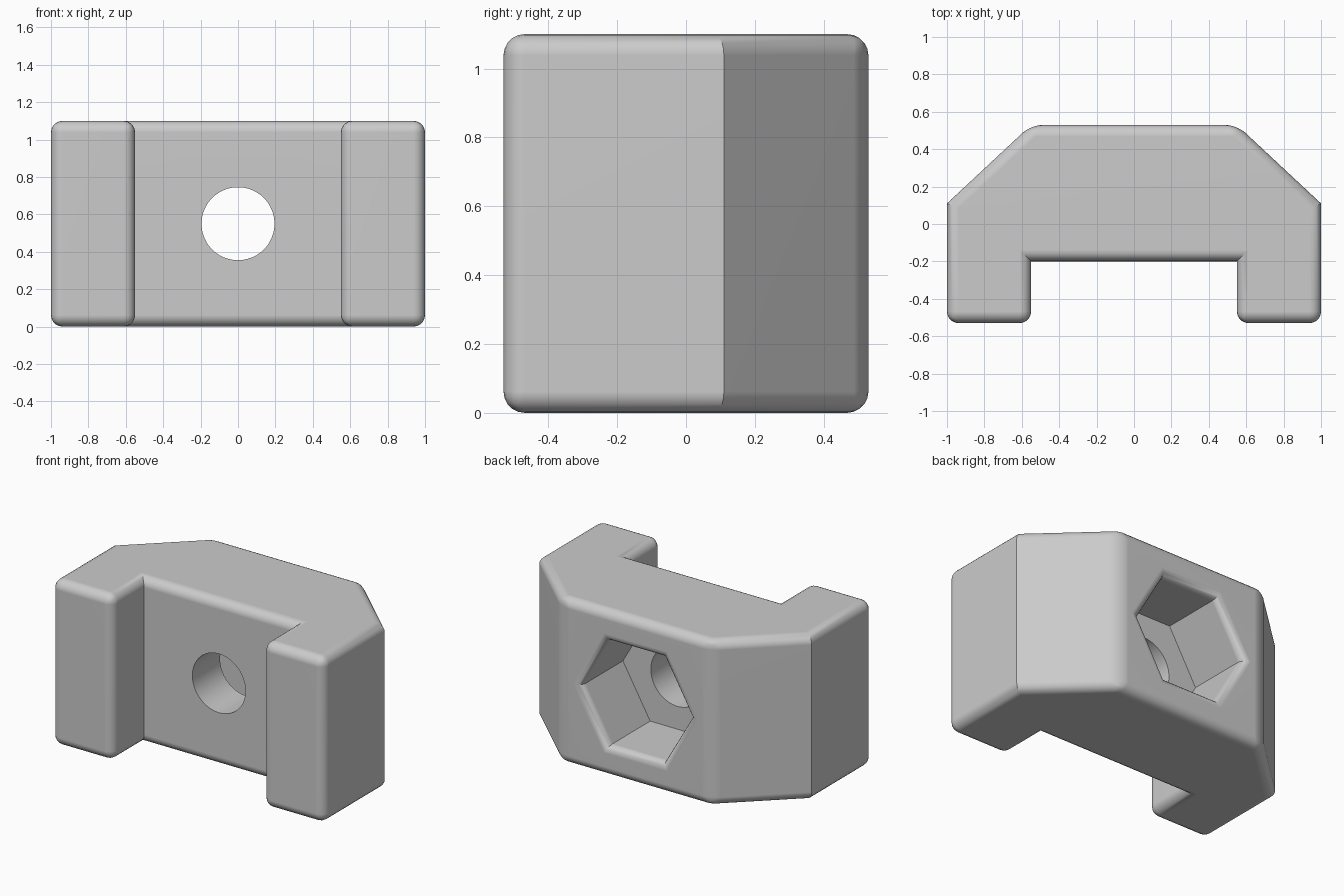
import bpy, bmesh, math
from mathutils import Vector

if "Cube" in bpy.data.objects:
    bpy.data.objects.remove(bpy.data.objects["Cube"])

H, MID = 1.10, 0.55
grey = bpy.data.materials.new("light grey")
grey.diffuse_color = (0.6, 0.6, 0.6, 1)
grey.use_nodes = True
grey.node_tree.nodes["Principled BSDF"].inputs["Base Color"].default_value = grey.diffuse_color


def new_object(name, bm):
    bmesh.ops.recalc_face_normals(bm, faces=bm.faces[:])
    mesh = bpy.data.meshes.new(name)
    bm.to_mesh(mesh)
    bm.free()
    mesh.materials.append(grey)
    obj = bpy.data.objects.new(name, mesh)
    bpy.context.collection.objects.link(obj)
    return obj


def lathe_cutter(name, sides, rings):
    """Stack of regular polygons along y; rings = (radius, y)."""
    bm = bmesh.new()
    loops = []
    for r, y in rings:
        loops.append([bm.verts.new((r * math.cos(2 * math.pi * i / sides), y,
                                    MID + r * math.sin(2 * math.pi * i / sides)))
                      for i in range(sides)])
    for a, b in zip(loops, loops[1:]):
        for i in range(sides):
            j = (i + 1) % sides
            bm.faces.new((a[i], a[j], b[j], b[i]))
    bm.faces.new(loops[0])
    bm.faces.new(loops[-1])
    obj = new_object(name, bm)
    obj.hide_render = True
    return obj


# Bracket body: mirrored plan outline, extruded upward
half = [(0.55, -0.20), (0.55, -0.53), (1.0, -0.53), (1.0, 0.11), (0.55, 0.53)]
outline = half + [(-x, y) for x, y in reversed(half)]
bm = bmesh.new()
base = bm.faces.new([bm.verts.new((x, y, 0)) for x, y in outline])
ext = bmesh.ops.extrude_face_region(bm, geom=[base])
bmesh.ops.translate(bm, vec=Vector((0, 0, H)),
                    verts=[v for v in ext["geom"] if isinstance(v, bmesh.types.BMVert)])
bmesh.ops.recalc_face_normals(bm, faces=bm.faces[:])


# Round all edges except the notch corners and the side chamfer corners
def rounded(e):
    a, b = (v.co for v in e.verts)
    upright = abs(a.z - b.z) > 0.5
    return not (upright and (abs(a.y + 0.20) < 0.01 or abs(a.y - 0.11) < 0.01))


bmesh.ops.bevel(bm, geom=[e for e in bm.edges if rounded(e)], offset=0.062,
                offset_type='OFFSET', segments=5, profile=0.5, affect='EDGES',
                clamp_overlap=True)
body = new_object("bracket_body", bm)

# Hexagonal pocket with a rounded rim, and the round through hole
R, B, N = 0.40, 0.05, 5
rings = [(R, 0.09)]
for i in range(N + 1):
    t = math.pi / 2 * i / N
    rings.append((R + B * (1 - math.cos(t)) / math.cos(math.pi / 6),
                  0.53 - B + B * math.sin(t)))
rings.append((rings[-1][0], 0.60))
pocket = lathe_cutter("pocket_cutter", 6, rings)
hole = lathe_cutter("hole_cutter", 64, [(0.195, -0.4), (0.195, 0.3)])

bpy.context.view_layer.objects.active = body
body.select_set(True)
for cutter in (pocket, hole):
    mod = body.modifiers.new("cut", 'BOOLEAN')
    mod.operation = 'DIFFERENCE'
    mod.solver = 'EXACT'
    mod.object = cutter
    bpy.ops.object.modifier_apply(modifier=mod.name)
for cutter in (pocket, hole):
    bpy.data.objects.remove(cutter)

# Smooth rounded edges, keep the large faces flat
bpy.ops.object.shade_smooth_by_angle(angle=math.radians(30))
weighted = body.modifiers.new("flat_faces", 'WEIGHTED_NORMAL')
weighted.keep_sharp = True
